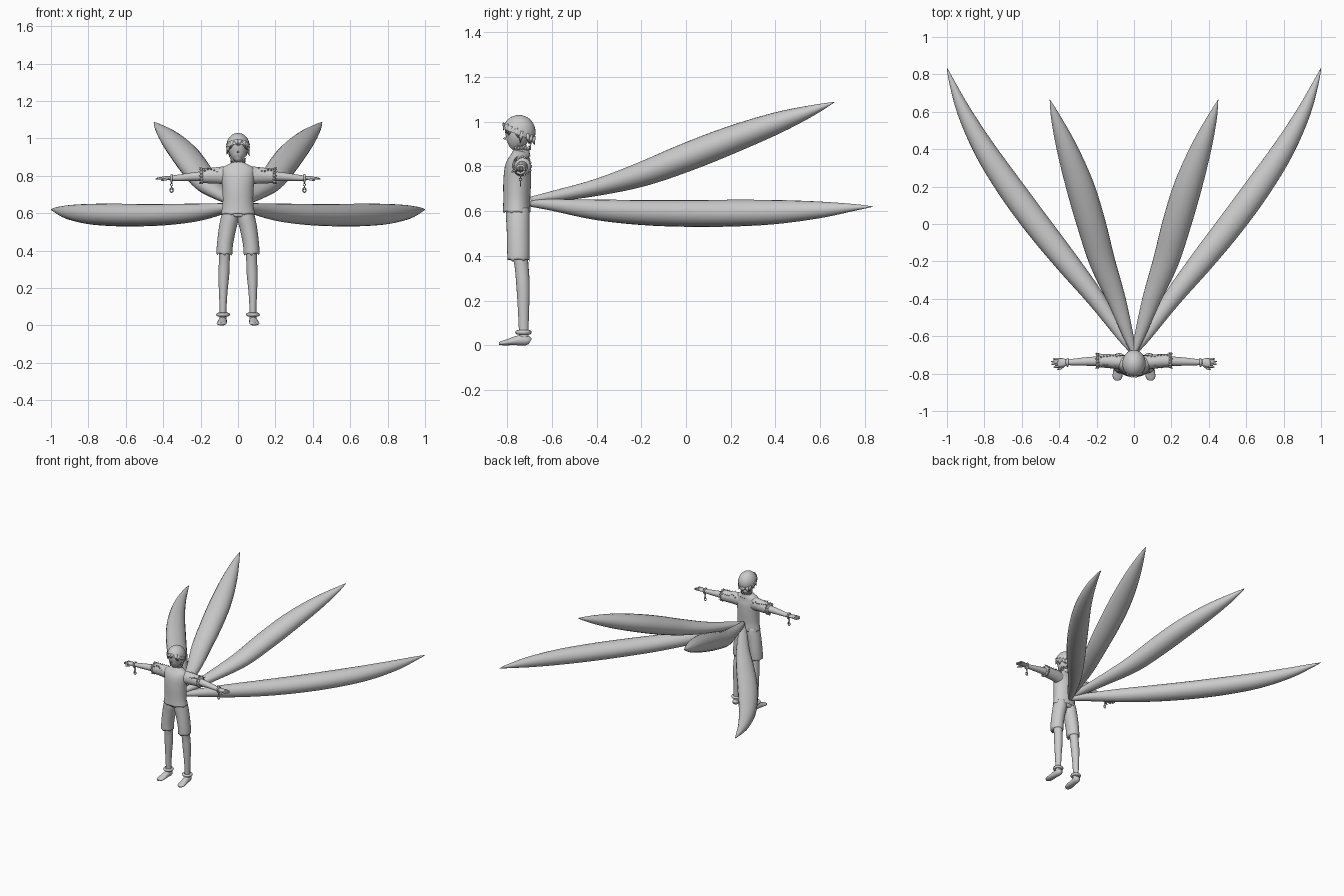
import bpy, bmesh, math, random
from mathutils import Vector

if "Cube" in bpy.data.objects:
    bpy.data.objects.remove(bpy.data.objects["Cube"])

random.seed(4)
mat = bpy.data.materials.new("plain_grey")
mat.diffuse_color = (0.6, 0.6, 0.6, 1)
mat.use_nodes = True
mat.node_tree.nodes["Principled BSDF"].inputs["Base Color"].default_value = mat.diffuse_color


def finish(name, bm, smooth=True):
    bmesh.ops.recalc_face_normals(bm, faces=bm.faces)
    me = bpy.data.meshes.new(name)
    bm.to_mesh(me)
    bm.free()
    ob = bpy.data.objects.new(name, me)
    bpy.context.collection.objects.link(ob)
    me.materials.append(mat)
    for p in me.polygons:
        p.use_smooth = smooth
    return ob


def spline(pts, steps):
    """Catmull-Rom through tuples of any length."""
    out = []
    for i in range(len(pts) - 1):
        p = [pts[max(0, min(len(pts) - 1, i + k))] for k in (-1, 0, 1, 2)]
        for s in range(steps):
            t = s / steps
            out.append([0.5 * (2 * b + (c - a) * t + (2 * a - 5 * b + 4 * c - d) * t * t
                        + (3 * b - a - 3 * c + d) * t ** 3) for a, b, c, d in zip(*p)])
    return out + [list(pts[-1])]


def loft(name, pts, up, sides=16, steps=4, wave=0.0):
    """Skin elliptical rings (x, y, z, half width, half height) along a path."""
    pts = spline(pts, steps)
    bm = bmesh.new()
    rings = []
    up = Vector(up)
    for i, p in enumerate(pts):
        c = Vector(p[:3])
        t = (Vector(pts[min(i + 1, len(pts) - 1)][:3]) - Vector(pts[max(i - 1, 0)][:3])).normalized()
        side = t.cross(up).normalized()
        top = side.cross(t)
        ring = []
        for k in range(sides):
            a = 2 * math.pi * k / sides
            # scalloped first edge, for hems
            w = t * wave * math.cos(a * sides / 4) if i == 0 else Vector()
            ring.append(bm.verts.new(c + side * max(p[3], .001) * math.cos(a)
                                     + top * max(p[4], .001) * math.sin(a) + w))
        rings.append(ring)
    for r, q in zip(rings, rings[1:]):
        for k in range(sides):
            bm.faces.new((r[k], r[(k + 1) % sides], q[(k + 1) % sides], q[k]))
    bm.faces.new(rings[0])
    bm.faces.new(rings[-1])
    return finish(name, bm)


def spikes(name, items, sides=5):
    """Cones from a base point to a tip: (base, tip, radius)."""
    bm = bmesh.new()
    for base, tip, r in items:
        base, tip = Vector(base), Vector(tip)
        q = (tip - base).to_track_quat('Z', 'Y')
        vs = [bm.verts.new(base + q @ Vector((r * math.cos(a), r * math.sin(a), 0)))
              for a in (2 * math.pi * k / sides for k in range(sides))]
        top = bm.verts.new(tip)
        for k in range(sides):
            bm.faces.new((vs[k], vs[(k + 1) % sides], top))
        bm.faces.new(vs)
    return finish(name, bm)


def torus(name, c, R, r, axis, n=20, m=8, squash=1.0):
    bm = bmesh.new()
    q = Vector(axis).to_track_quat('Z', 'Y')
    g = []
    for i in range(n):
        a = 2 * math.pi * i / n
        g.append([bm.verts.new(Vector(c) + q @ Vector((
            (R + r * math.cos(b)) * math.cos(a), (R + r * math.cos(b)) * math.sin(a) * squash,
            r * math.sin(b)))) for b in (2 * math.pi * j / m for j in range(m))])
    for i in range(n):
        for j in range(m):
            bm.faces.new((g[i][j], g[(i + 1) % n][j], g[(i + 1) % n][(j + 1) % m], g[i][(j + 1) % m]))
    return finish(name, bm)


X, Y, Z = (1, 0, 0), (0, 1, 0), (0, 0, 1)

# Shirt body, trousers top, neck and head
loft("shirt", [(0, -.757, .597, .091, .062), (0, -.757, .65, .082, .06), (0, -.755, .73, .083, .062),
               (0, -.751, .80, .090, .058), (0, -.743, .84, .085, .044), (0, -.738, .868, .038, .034)],
     Y, 32, 4, .006)
loft("shorts_waist", [(0, -.752, .578, .05, .044), (0, -.752, .59, .075, .05), (0, -.755, .63, .080, .053)], Y, 24)
loft("neck", [(0, -.735, .85, .027, .027), (0, -.738, .88, .024, .025), (0, -.742, .92, .024, .026)], Y)
loft("head", [(0, -.784, .882, .008, .010), (0, -.774, .894, .028, .032), (0, -.760, .92, .046, .05),
              (0, -.75, .955, .053, .061), (0, -.747, .99, .052, .062), (0, -.747, 1.015, .03, .035)], Y, 24)
spikes("nose", [((0, -.806, .927), (0, -.82, .922), .007)])

# Hair cap, open over the face
bm = bmesh.new()
bmesh.ops.create_uvsphere(bm, u_segments=28, v_segments=18, radius=1)
for v in bm.verts:
    v.co = Vector((v.co.x * .063, v.co.y * .074 - .747, v.co.z * .075 + .955))
bmesh.ops.bisect_plane(bm, geom=bm.verts[:] + bm.edges[:] + bm.faces[:], plane_co=(0, -.747, .94),
                       plane_no=(0, .4, 1), clear_inner=True)
finish("hair_cap", bm)

# Hair locks: broad and swept over the brow, longer at the sides and nape
locks = []
for i in range(16):
    a = 2 * math.pi * (i + .5) / 16
    cx, cy = math.sin(a), -math.cos(a)
    z0 = .952 - .03 * cy
    drop = .016 + .012 * random.random() + .016 * abs(cx)
    b = a + random.choice((-.12, .15))
    locks.append(((cx * .049, -.747 + cy * .060, z0 + .008),
                  (math.sin(b) * .061, -.747 - math.cos(b) * .072, z0 - drop), .016))
spikes("hair_locks", locks, 8)

# Standing collar with a ragged edge
loft("collar", [(0, -.738, .848, .055, .043), (0, -.736, .866, .038, .037), (0, -.734, .882, .034, .035)], Y, 20)
rag = []
for i in range(14):
    a = 2 * math.pi * i / 14
    c, s = math.cos(a), math.sin(a)
    rag.append(((c * .032, -.734 + s * .033, .876), (c * .042, -.734 + s * .042, .896), .009))
spikes("collar_points", rag)

for sx, side in ((1, "left"), (-1, "right")):
    # Sleeve with a ragged cuff, and tufts along the shoulder
    loft(side + "_sleeve", [(sx * .2, -.73, .800, .037, .039), (sx * .15, -.732, .801, .037, .041),
                            (sx * .09, -.737, .803, .038, .046), (sx * .04, -.742, .80, .036, .05),
                            (0, -.742, .80, .034, .05)], Z, 24, 3, .004)
    trim = []
    for i in range(14):
        a = 2 * math.pi * i / 14
        c, s = math.cos(a), math.sin(a)
        trim.append(((sx * .19, -.73 + c * .034, .80 + s * .036),
                     (sx * (.204 + .006 * (i % 2)), -.73 + c * .042, .80 + s * .046), .009))
    for i in range(7):
        x = .075 + .017 * i
        for a in (.7, 2.4):
            b = a + random.uniform(-.25, .25)
            c, s = math.cos(b), math.sin(b)
            trim.append(((sx * x, -.734 + c * .034, .802 + s * .039),
                         (sx * (x + .006), -.734 + c * .046, .802 + s * .053), .006))
    spikes(side + "_sleeve_trim", trim)

    # Arm, hand and fingers
    loft(side + "_arm", [(sx * .17, -.733, .80, .027, .027), (sx * .25, -.735, .795, .023, .022),
                         (sx * .32, -.738, .789, .018, .017), (sx * .365, -.74, .787, .014, .013)], Z)
    loft(side + "_palm", [(sx * .355, -.74, .787, .014, .011), (sx * .38, -.741, .788, .023, .010),
                          (sx * .402, -.742, .788, .025, .009), (sx * .408, -.742, .788, .02, .006)], Z, 12)
    for i in range(4):
        y = -.722 - .0135 * i
        end = (.433, .442, .441, .43)[i]
        loft(side + "_finger", [(sx * .395, y, .788, .006, .006), (sx * .42, y * 1.03 + .022, .787, .006, .006),
                                (sx * end, y * 1.06 + .044, .783, .003, .003)], Z, 8, 2)
    loft(side + "_thumb", [(sx * .375, -.755, .785, .008, .007), (sx * .392, -.772, .78, .006, .006),
                           (sx * .41, -.778, .776, .003, .003)], Z, 8, 2)

    # Wrist band with a hanging chain
    torus(side + "_wrist_band", (sx * .355, -.74, .787), .018, .006, X)
    for i in range(4):
        torus(side + "_chain_link", (sx * .355, -.74, .764 - .011 * i), .006, .002, Y if i % 2 else X, 10, 5)
    torus(side + "_chain_drop", (sx * .355, -.74, .724), .009, .003, Y, 12, 6, 1.3)

    # Shorts leg, lower leg, ankle band and foot
    loft(side + "_shorts_leg", [(sx * .073, -.750, .382, .043, .049), (sx * .069, -.750, .44, .043, .050),
                                (sx * .056, -.751, .52, .046, .051), (sx * .045, -.752, .57, .047, .053),
                                (sx * .042, -.754, .61, .041, .052)], Y, 24, 4, .007)
    loft(side + "_leg", [(sx * .080, -.725, .025, .019, .022), (sx * .080, -.726, .08, .018, .022),
                         (sx * .079, -.727, .18, .023, .026), (sx * .076, -.729, .27, .029, .030),
                         (sx * .073, -.735, .35, .029, .031), (sx * .072, -.745, .43, .032, .035)], Y)
    torus(side + "_ankle_band", (sx * .080, -.727, .058), .027, .010, Z, 20, 8)
    loft(side + "_foot", [(sx * .079, -.698, .016, .014, .015), (sx * .08, -.712, .022, .021, .022),
                          (sx * .083, -.75, .022, .023, .022), (sx * .086, -.79, .015, .026, .015),
                          (sx * .089, -.82, .010, .025, .010), (sx * .09, -.836, .007, .012, .006)], Z)

    # Four long tails fanning out behind
    loft(side + "_lower_tail", [(0, -.69, .635, .014, .016), (sx * .062, -.6, .628, .030, .026),
                                (sx * .203, -.4, .606, .048, .046), (sx * .362, -.2, .594, .063, .056),
                                (sx * .520, 0, .59, .070, .060), (sx * .667, .2, .591, .069, .060),
                                (sx * .80, .4, .596, .058, .054), (sx * .908, .6, .606, .038, .037),
                                (sx * .974, .76, .617, .015, .014), (sx * 1.0, .835, .62, .001, .001)], Z, 20)
    loft(side + "_upper_tail", [(0, -.69, .65, .014, .016), (sx * .03, -.6, .665, .028, .024),
                                (sx * .095, -.4, .706, .050, .038), (sx * .17, -.2, .764, .069, .055),
                                (sx * .228, 0, .840, .077, .064), (sx * .288, .2, .918, .075, .062),
                                (sx * .357, .4, .992, .056, .049), (sx * .415, .56, 1.049, .028, .025),
                                (sx * .45, .665, 1.088, .001, .001)], Z, 20)
